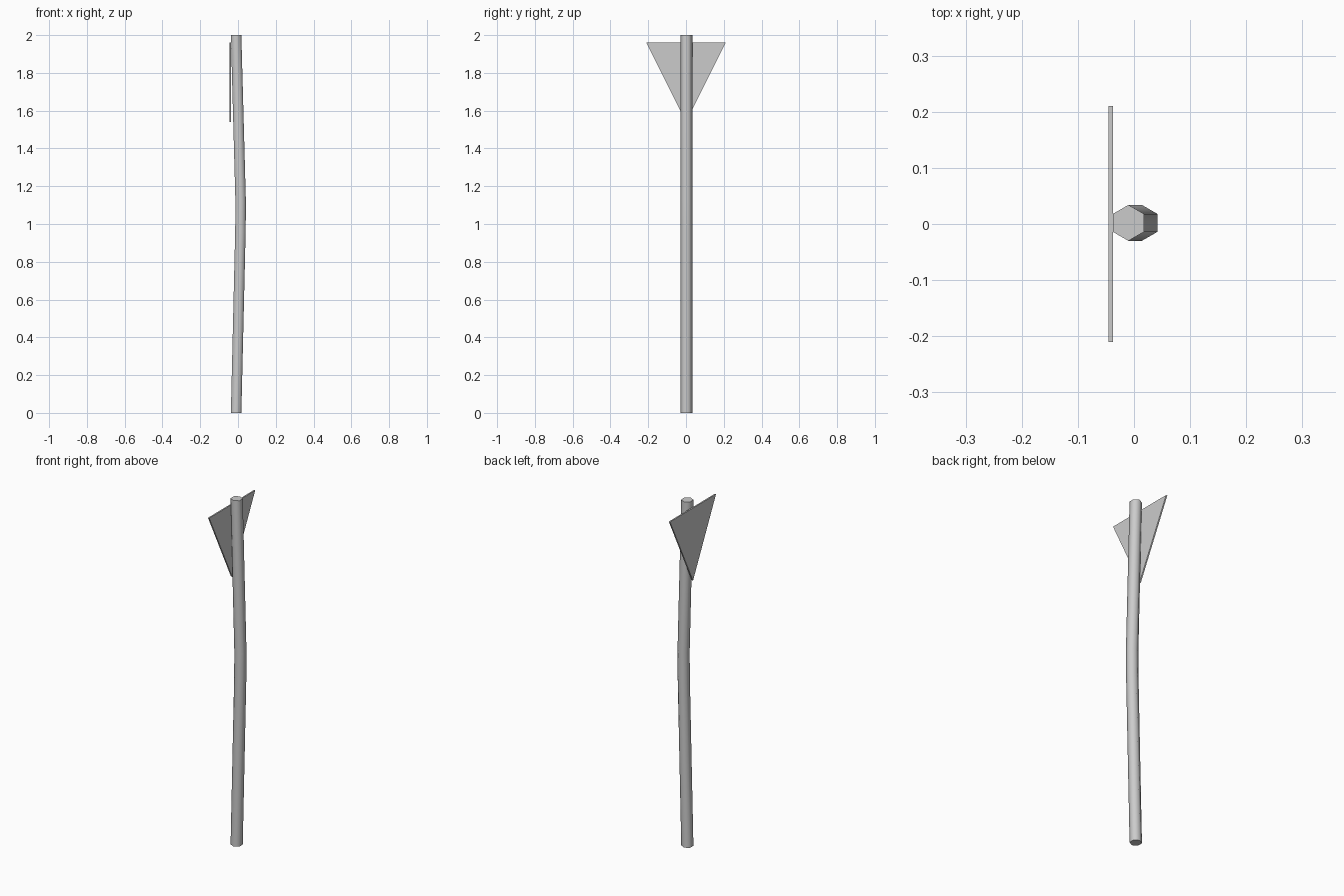
import bpy, bmesh
from math import sin, cos, pi

if "Cube" in bpy.data.objects:
    bpy.data.objects.remove(bpy.data.objects["Cube"])


def loft(name, rings):
    """Closed solid through matching rings of points."""
    bm = bmesh.new()
    loops = [[bm.verts.new(p) for p in ring] for ring in rings]
    n = len(loops[0])
    for a, b in zip(loops, loops[1:]):
        for i in range(n):
            j = (i + 1) % n
            bm.faces.new((a[i], a[j], b[j], b[i]))
    bm.faces.new(loops[0][::-1])
    bm.faces.new(loops[-1])
    bmesh.ops.recalc_face_normals(bm, faces=bm.faces)
    mesh = bpy.data.meshes.new(name)
    bm.to_mesh(mesh)
    bm.free()
    obj = bpy.data.objects.new(name, mesh)
    bpy.context.collection.objects.link(obj)
    return obj


def hexagon(cx, z, r=0.032, cy=0.002):
    return [(cx + r * sin(i * pi / 3), cy + r * cos(i * pi / 3), z) for i in range(6)]


# Six-sided post, bowed slightly towards +x near the middle
path = [(-0.01, 0), (0.013, 0.97), (0.014, 1.12), (-0.01, 2)]
post = loft("post", [hexagon(x, z) for x, z in path])
for f in post.data.polygons:
    f.use_smooth = True
bpy.context.view_layer.objects.active = post
post.select_set(True)
bpy.ops.object.shade_smooth_by_angle(angle=pi * 65 / 180)

# Thin triangular sign plate, point down, fixed to the -x side
outline = [(-0.21, 1.96), (0, 1.54), (0.21, 1.96)]
loft("sign_plate", [[(x, y, z) for y, z in outline] for x in (-0.045, -0.037)])
